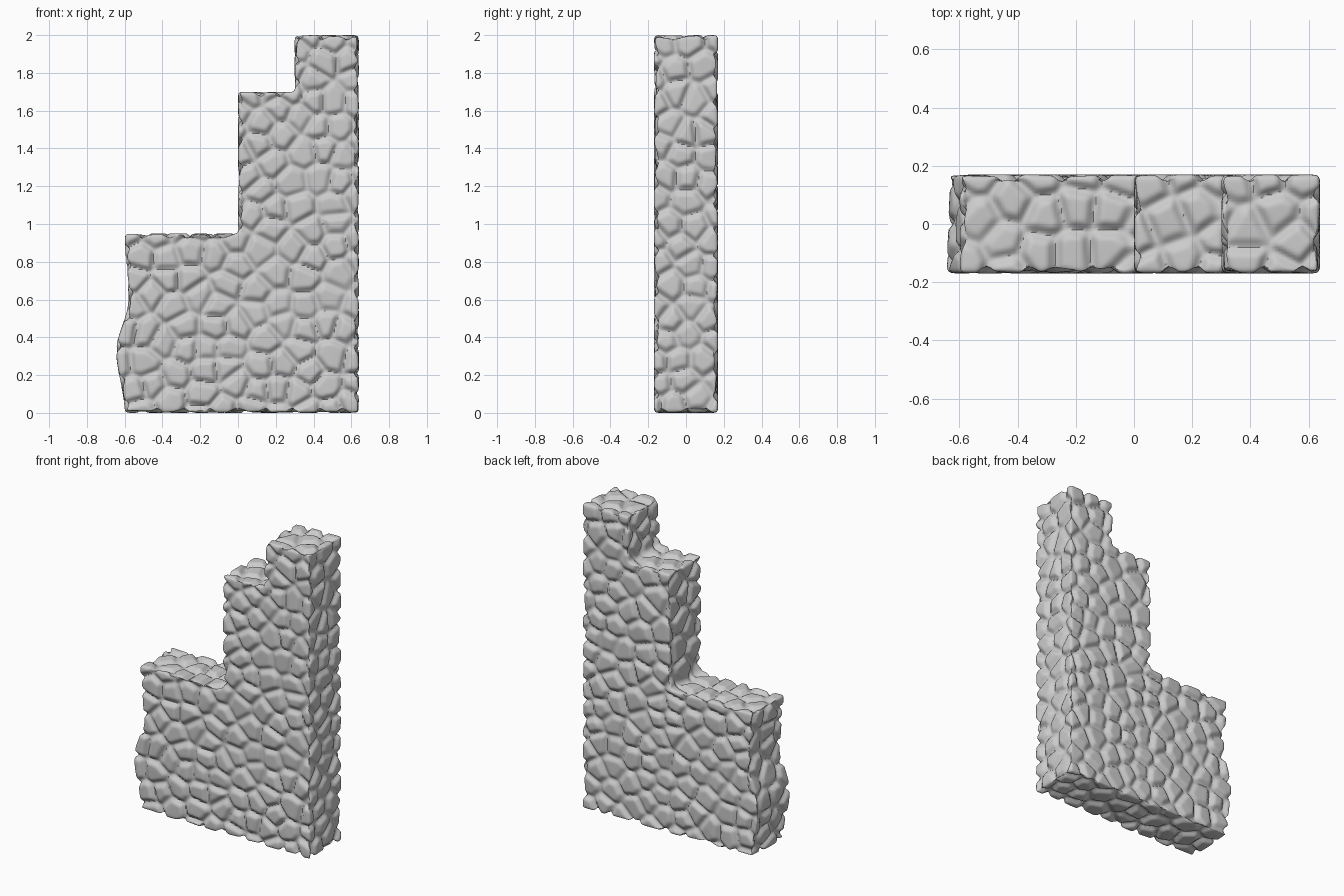
import bpy, bmesh, math, random
from mathutils import Vector
from mathutils.kdtree import KDTree

if "Cube" in bpy.data.objects:
    bpy.data.objects.remove(bpy.data.objects["Cube"])

random.seed(7)
H = 0.01                                   # lattice spacing
X0, Y0, NX, NY = -0.60, -0.17, 124, 34
STEPS = [(60, 95), (90, 170), (124, 200)]  # column limit, height in cells


def height(i):
    if i < 0 or i >= NX:
        return 0
    return next(h for lim, h in STEPS if i < lim)


def bulge(z):
    # outward swelling of the low left end
    keys = [(0.0, 0.0), (0.33, 0.045), (0.60, -0.02), (0.95, 0.0), (3.0, 0.0)]
    for (a, va), (b, vb) in zip(keys, keys[1:]):
        if z <= b:
            t = (z - a) / (b - a)
            t = t * t * (3 - 2 * t)
            return va + (vb - va) * t
    return 0.0


# Stepped wall shell, finely gridded
bm = bmesh.new()
cache = {}


def vert(key):
    if key not in cache:
        i, j, k = key
        x, y, z = X0 + i * H, Y0 + j * H, k * H
        w = max(0.0, 1 - (x - X0) / 0.3)
        cache[key] = bm.verts.new((x - bulge(z) * w, y, z))
    return cache[key]


def quad(*keys):
    bm.faces.new([vert(k) for k in keys])


for i in range(NX):
    top = height(i)
    for k in range(top):
        quad((i, 0, k), (i + 1, 0, k), (i + 1, 0, k + 1), (i, 0, k + 1))
        quad((i, NY, k), (i, NY, k + 1), (i + 1, NY, k + 1), (i + 1, NY, k))
    for j in range(NY):
        quad((i, j, top), (i + 1, j, top), (i + 1, j + 1, top), (i, j + 1, top))
        quad((i, j, 0), (i, j + 1, 0), (i + 1, j + 1, 0), (i + 1, j, 0))
for i in range(NX + 1):
    a, b = height(i - 1), height(i)
    for k in range(min(a, b), max(a, b)):
        for j in range(NY):
            ring = [(i, j, k), (i, j, k + 1), (i, j + 1, k + 1), (i, j + 1, k)]
            quad(*(ring if b > a else ring[::-1]))

# Soften the outer corners
for _ in range(10):
    bmesh.ops.smooth_vert(bm, verts=bm.verts, factor=0.5,
                          use_axis_x=True, use_axis_y=True, use_axis_z=True)
bm.normal_update()

# Scatter stone centres with varied spacing
pts = [v.co.copy() for v in bm.verts]
random.shuffle(pts)
stones, bins = [], {}
B = 0.16
for p in pts:
    r = random.uniform(0.098, 0.15)
    c = (math.floor(p.x / B), math.floor(p.y / B), math.floor(p.z / B))
    near = (q for a in (-1, 0, 1) for b in (-1, 0, 1) for d in (-1, 0, 1)
            for q in bins.get((c[0] + a, c[1] + b, c[2] + d), ()))
    if all((p - q).length > r for q in near):
        bins.setdefault(c, []).append(p)
        stones.append(p)
tree = KDTree(len(stones))
for n, p in enumerate(stones):
    tree.insert(p, n)
tree.balance()
recess = [random.choice((0, 0, 0.002, 0.004, 0.009)) for _ in stones]
tilt = [Vector([random.uniform(-0.07, 0.07) for _ in range(3)]) for _ in stones]
chamfer = [random.uniform(0.019, 0.028) for _ in stones]

# Carve sloped joints between the flat-topped stones
DEPTH = 0.027
moves = []
for v in bm.verts:
    found = tree.find_n(v.co, 6)
    p, n, _ = found[0]
    edge = 1.0
    for q, m, _ in found[1:]:
        d = q - p
        e = ((p + q) / 2 - v.co).dot(d.normalized())
        s = max(0.008 - abs(edge - e), 0) / 0.008
        edge = min(edge, e) - s * s * 0.002
    t = min(1.0, max(0.0, (edge - 0.003) / chamfer[n]))
    face = max(0.0, recess[n] + tilt[n].dot(v.co - p))
    moves.append(v.normal * -(face * t + DEPTH * (1 - t)))
for v, m in zip(bm.verts, moves):
    v.co += m
bmesh.ops.smooth_vert(bm, verts=bm.verts, factor=0.4,
                      use_axis_x=True, use_axis_y=True, use_axis_z=True)

mesh = bpy.data.meshes.new("stone_wall")
bm.to_mesh(mesh)
bm.free()
wall = bpy.data.objects.new("stone_wall", mesh)
bpy.context.collection.objects.link(wall)
bpy.context.view_layer.objects.active = wall
wall.select_set(True)
bpy.ops.object.shade_smooth_by_angle(angle=math.radians(50))
